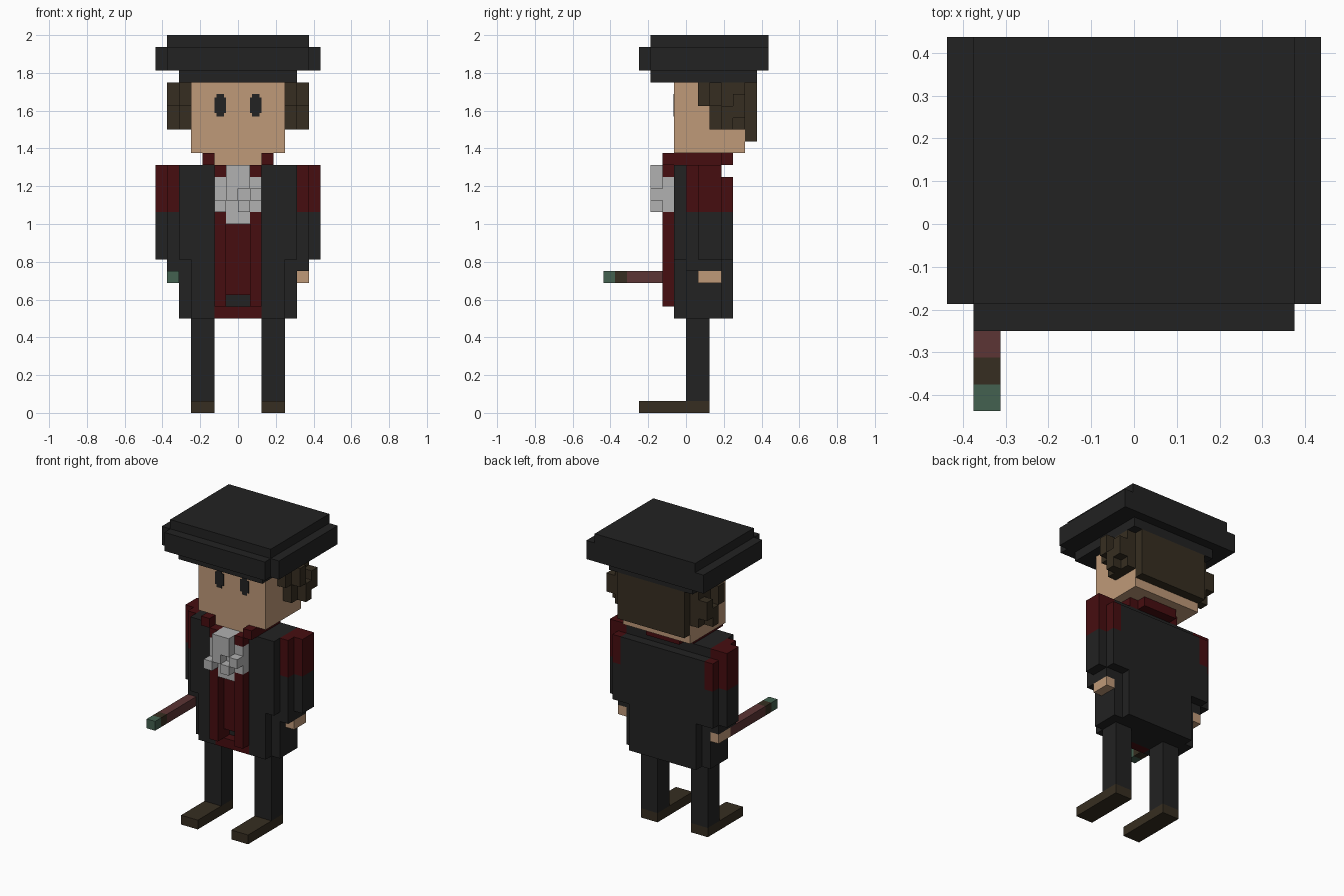
import bpy
import bmesh

cube = bpy.data.objects.get("Cube")
if cube:
    bpy.data.objects.remove(cube, do_unlink=True)

U = 1 / 16  # block size


def material(name, rgb):
    m = bpy.data.materials.new(name)
    m.use_nodes = True
    m.diffuse_color = (*rgb, 1)
    m.node_tree.nodes["Principled BSDF"].inputs["Base Color"].default_value = (*rgb, 1)
    return m


black = material("black_cloth", (0.016, 0.016, 0.016))
red = material("dark_red", (0.062, 0.004, 0.005))
skin = material("skin", (0.52, 0.32, 0.19))
brown = material("dark_brown", (0.037, 0.027, 0.015))
white = material("pale_grey", (0.44, 0.44, 0.44))
maroon = material("maroon_wood", (0.107, 0.035, 0.035))
green = material("grey_green", (0.056, 0.12, 0.08))


def part(name, mat, *boxes, mirror=False):
    """Blocky part: each box is (x0, x1, y0, y1, z0, z1) in block units."""
    bm = bmesh.new()
    for b in boxes:
        for s in ((1, -1) if mirror else (1,)):
            vs = bmesh.ops.create_cube(bm, size=1)["verts"]
            for v in vs:
                x, y, z = (b[2 * i] if v.co[i] < 0 else b[2 * i + 1] for i in range(3))
                v.co = (s * x * U, y * U, z * U)
    bmesh.ops.recalc_face_normals(bm, faces=bm.faces)
    mesh = bpy.data.meshes.new(name)
    bm.to_mesh(mesh)
    bm.free()
    mesh.materials.append(mat)
    obj = bpy.data.objects.new(name, mesh)
    bpy.context.collection.objects.link(obj)


# Legs and shoes
part("shoes", brown, (2, 4, -4, 2, 0, 1), mirror=True)
part("legs", black, (2, 4, 0, 2, 1, 8), mirror=True)

# Coat: core, front flaps and back panel
part("coat_body", black, (-5, 5, 0, 3, 8, 21))
part("coat_front", black, (2, 4, -1, 0, 8, 21), (4, 5, -1, 0, 13, 21), mirror=True)
part("coat_back", black, (-4, 4, 3, 4, 8, 13), (-5, 5, 3, 4, 13, 20))

# Waistcoat
part("waistcoat_panel", red, (-1, 1, -1, 0, 10, 21), (-2, 2, -1, 0, 8, 9))
part("waistcoat_edges", red, (1, 2, -2, -1, 9, 17), (1, 2, -1, 0, 9, 21),
     (1, 2, -2, -1, 20, 21), mirror=True)

# Sleeves, shoulders and hands
part("sleeves", black, (5, 6, 0, 4, 13, 17), (6, 7, 1, 3, 13, 17),
     (5, 6, 0, 3, 12, 13), mirror=True)
part("shoulders", red, (5, 6, 0, 4, 17, 20), (5, 6, 0, 3, 20, 21),
     (6, 7, 1, 3, 17, 21), mirror=True)
part("hands", skin, (5, 6, 1, 3, 11, 12), mirror=True)

# Wand in the right hand
part("wand_shaft", maroon, (-6, -5, -5, 1, 11, 12))
part("wand_band", brown, (-6, -5, -6, -5, 11, 12))
part("wand_tip", green, (-6, -5, -7, -6, 11, 12))

# Neck cloth with ruffles
part("neck_cloth", white, (-2, 2, -2, -1, 17, 20), (-1, 1, -2, -1, 16, 17),
     (-1, 1, -2, -1, 20, 21))
part("neck_ruffles", white, (-1, 1, -3, -2, 19, 21), (-1, 0, -3, -2, 18, 19),
     (-2, -1, -3, -2, 17, 18), (0, 1, -3, -2, 17, 18), (1, 2, -3, -2, 18, 19))

# Collar, neck and head
part("collar_sides", red, (2, 3, -2, 3, 21, 22), mirror=True)
part("collar_back", red, (-2, 2, 3, 4, 21, 22))
part("neck", skin, (-2, 2, -1, 3, 21, 22))
part("head", skin, (-4, 4, -1, 5, 22, 28))
part("eyes", black, (1, 2, -1.06, -1, 25.4, 26.7),
     (1.2, 1.8, -1.06, -1, 25.1, 25.4), (1.2, 1.8, -1.06, -1, 26.7, 27), mirror=True)

# Hair with side curls
part("hair_back", brown, (-4, 4, 5, 6, 23, 28))
part("hair_sides", brown, (4, 5, 2, 5, 24, 28), (4, 5, 1, 2, 26, 28), mirror=True)
part("hair_curls", brown, (5, 6, 2, 3, 26, 28), (5, 6, 3, 4, 24, 26),
     (5, 6, 4, 5, 25, 27), mirror=True)

# Hat
part("hat_band", black, (-5, 5, -3, 6, 28, 29))
part("hat_brim", black, (-7, 7, -3, 7, 29, 31), (-6, 6, -4, -3, 29, 31))
part("hat_crown", black, (-6, 6, -3, 7, 31, 32))
